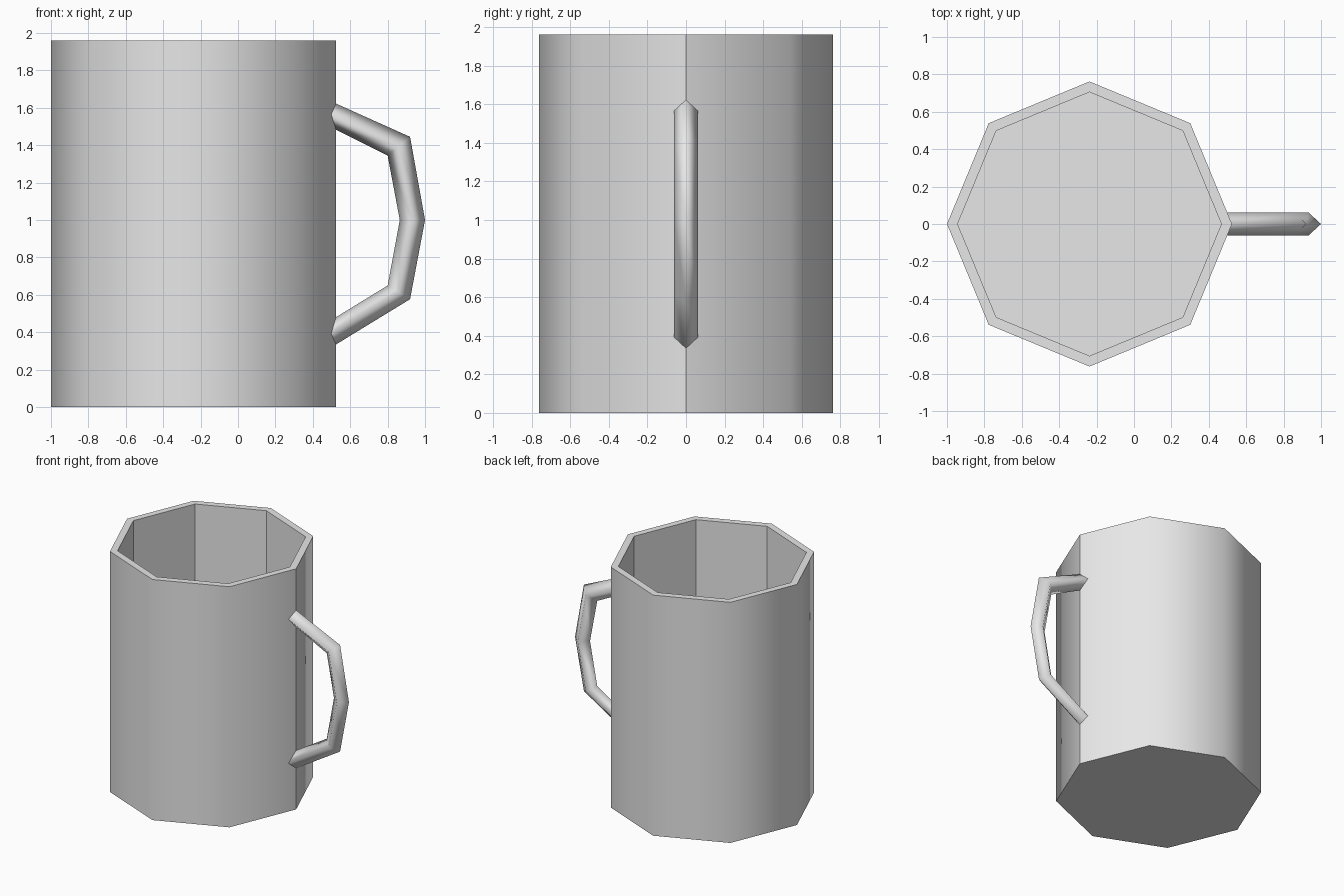
import bpy, bmesh
from math import cos, sin, pi

cube = bpy.data.objects.get("Cube")
if cube:
    bpy.data.objects.remove(cube, do_unlink=True)

grey = bpy.data.materials.new("light_grey")
grey.use_nodes = True
colour = (0.8, 0.8, 0.8, 1)
grey.diffuse_color = colour
grey.node_tree.nodes["Principled BSDF"].inputs["Base Color"].default_value = colour

SIDES = 8
CENTRE_X = -0.238
HEIGHT = 1.96
FLOOR = 0.06


def finish(bm, name):
    bmesh.ops.recalc_face_normals(bm, faces=bm.faces)
    mesh = bpy.data.meshes.new(name)
    bm.to_mesh(mesh)
    bm.free()
    mesh.materials.append(grey)
    obj = bpy.data.objects.new(name, mesh)
    bpy.context.collection.objects.link(obj)
    return obj


def bridge(bm, a, b):
    n = len(a)
    return [bm.faces.new((a[i], a[(i + 1) % n], b[(i + 1) % n], b[i])) for i in range(n)]


# Mug body: octagonal cup, smooth outside, faceted inside
bm = bmesh.new()
rings = []
for radius, z in ((0.762, 0), (0.762, HEIGHT), (0.705, HEIGHT), (0.705, FLOOR)):
    rings.append([bm.verts.new((CENTRE_X + radius * cos(2 * pi * i / SIDES),
                                radius * sin(2 * pi * i / SIDES), z))
                  for i in range(SIDES)])
outer = bridge(bm, rings[0], rings[1])
bridge(bm, rings[1], rings[2])
bridge(bm, rings[2], rings[3])
bm.faces.new(rings[0])
bm.faces.new(rings[3])
for face in outer:
    face.smooth = True
# Crisp rims, plus the seam on the handle side
for ring in rings[:2]:
    for i in range(SIDES):
        bm.edges.get((ring[i], ring[(i + 1) % SIDES])).smooth = False
bm.edges.get((rings[0][0], rings[1][0])).smooth = False
finish(bm, "mug_body")

# Handle: diamond-section bar, given by its outer and inner (x, z) outline
outline = [((0.49, 1.638), (0.49, 1.50)),
           ((0.92, 1.445), (0.80, 1.345)),
           ((1.00, 1.00), (0.865, 1.00)),
           ((0.92, 0.577), (0.80, 0.65)),
           ((0.49, 0.314), (0.49, 0.46))]
bm = bmesh.new()
rings = []
for (ox, oz), (ix, iz) in outline:
    mx, mz = (ox + ix) / 2, (oz + iz) / 2
    rings.append([bm.verts.new(p) for p in
                  ((ox, 0, oz), (mx, 0.062, mz), (ix, 0, iz), (mx, -0.062, mz))])
for a, b in zip(rings, rings[1:]):
    for face in bridge(bm, a, b):
        face.smooth = True
for end in (rings[0], rings[-1]):
    bm.faces.new(end)
    for i in range(4):
        bm.edges.get((end[i], end[(i + 1) % 4])).smooth = False
finish(bm, "handle")
